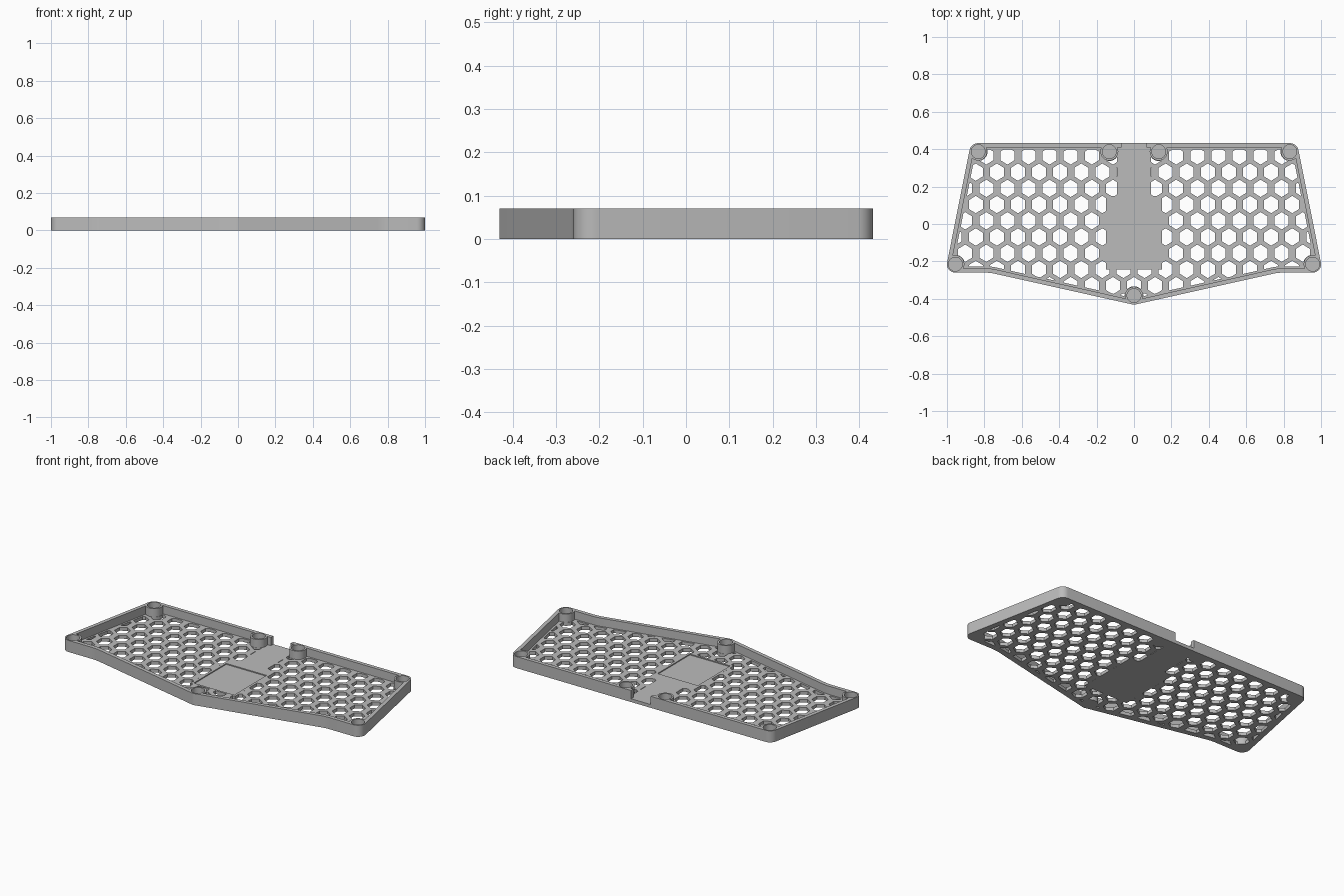
import bpy, bmesh, math
from mathutils import Vector

if "Cube" in bpy.data.objects:
    bpy.data.objects.remove(bpy.data.objects["Cube"])

H, FLOOR = 0.07, 0.02

grey = bpy.data.materials.new("plain grey")
grey.diffuse_color = (0.5, 0.5, 0.5, 1)
grey.use_nodes = True
grey.node_tree.nodes["Principled BSDF"].inputs["Base Color"].default_value = grey.diffuse_color

# Right half of the tray outline (x, y, corner radius), counter-clockwise from the front tip
HALF = [(0.77, -0.26, 0.25), (1.010, -0.26, 0.045), (0.872, 0.432, 0.045)]
OUTLINE = [(0, -0.432, 0.045)] + HALF + [(-x, y, r) for x, y, r in reversed(HALF)]


def outline(inset=0.0):
    """Rounded tray outline, moved inward by inset."""
    n = len(OUTLINE)
    pts = [Vector(p[:2]) for p in OUTLINE]
    out = []
    for i in range(n):
        p = pts[i]
        a = (p - pts[i - 1]).normalized()
        b = (pts[(i + 1) % n] - p).normalized()
        na, nb = Vector((-a.y, a.x)), Vector((-b.y, b.x))
        bis = (na + nb) / (1 + na.dot(nb))
        turn = a.x * b.y - a.y * b.x
        s = 1 if turn > 0 else -1
        r = max(OUTLINE[i][2] - s * inset, 0.012)
        c = p + bis * (inset + s * r)
        a0 = math.atan2(-s * na.y, -s * na.x)
        sweep = math.asin(max(-1, min(1, turn)))
        if a.dot(b) < 0:
            sweep = s * math.pi - sweep
        for k in range(9):
            t = a0 + sweep * k / 8
            out.append((c.x + r * math.cos(t), c.y + r * math.sin(t)))
    return out


def ring(x, y, r, n, start=0.0):
    return [(x + r * math.cos(start + math.tau * k / n),
             y + r * math.sin(start + math.tau * k / n)) for k in range(n)]


def rect(x0, x1, y0, y1):
    return [(x0, y0), (x1, y0), (x1, y1), (x0, y1)]


def prisms(name, loops, z0, z1):
    """One object holding an upright prism for every loop."""
    bm = bmesh.new()
    for loop in loops:
        lo = [bm.verts.new((x, y, z0)) for x, y in loop]
        hi = [bm.verts.new((x, y, z1)) for x, y in loop]
        bm.faces.new(lo[::-1])
        bm.faces.new(hi)
        for i in range(len(lo)):
            j = (i + 1) % len(lo)
            bm.faces.new((lo[i], lo[j], hi[j], hi[i]))
    me = bpy.data.meshes.new(name)
    bm.to_mesh(me)
    bm.free()
    me.materials.append(grey)
    ob = bpy.data.objects.new(name, me)
    bpy.context.collection.objects.link(ob)
    return ob


def cut(ob, tool, operation='DIFFERENCE'):
    """Apply a boolean and discard the tool."""
    mod = ob.modifiers.new("cut", 'BOOLEAN')
    mod.operation, mod.object, mod.solver = operation, tool, 'EXACT'
    dg = bpy.context.evaluated_depsgraph_get()
    me = bpy.data.meshes.new_from_object(ob.evaluated_get(dg))
    ob.modifiers.clear()
    ob.data = me
    bpy.data.objects.remove(tool)


BOSSES = [(0, -0.383)] + [(s * x, y) for s in (-1, 1)
                          for x, y in ((0.955, -0.215), (0.833, 0.387), (0.132, 0.387))]

# Tray block and the hollow inside it, leaving the round posts standing
tray = prisms("tray", [outline()], 0, H)
hollow = prisms("hollow", [outline(0.023)], FLOOR, H + 0.05)
cut(hollow, prisms("posts", [ring(x, y, 0.048, 32) for x, y in BOSSES], -0.1, 0.3))
cut(tray, hollow)

# Honeycomb vents, kept clear of walls, posts and the middle pad
PX, PY = 0.1128, 0.0867
hexes = []
for row in range(-1, 10):
    y = 0.364 - row * PY
    for k in range(-10, 11):
        x = (k + 0.5 * (row % 2)) * PX
        hexes.append([(px * 0.93 + x * 0.07, py) for px, py in ring(x, y, 0.0465, 6, math.pi / 6)])
vents = prisms("vents", hexes, -0.05, FLOOR + 0.01)
cut(vents, prisms("vent_limit", [outline(0.034)], -0.2, 0.2), 'INTERSECT')
cut(vents, prisms("post_clearance", [ring(x, y, 0.05, 32) for x, y in BOSSES], -0.3, 0.3))
cut(vents, prisms("pad", [rect(-0.15, 0.15, -0.243, 0.15)], -0.3, 0.3))
cut(vents, prisms("channel", [rect(-0.09, 0.09, 0.1, 0.6)], -0.3, 0.3))
cut(tray, vents)

# Shallow pocket in the floor, cable gap in the back wall, blind holes in the posts
cut(tray, prisms("pocket", [rect(-0.135, 0.135, -0.23, 0.08)], FLOOR - 0.006, FLOOR + 0.02))
cut(tray, prisms("gap", [rect(-0.066, 0.066, 0.36, 0.6)], FLOOR, 0.3))
cut(tray, prisms("post_holes", [ring(x, y, 0.037, 32) for x, y in BOSSES], 0.035, 0.3))

bpy.context.view_layer.objects.active = tray
tray.select_set(True)
bpy.ops.object.shade_smooth_by_angle(angle=math.radians(30))
